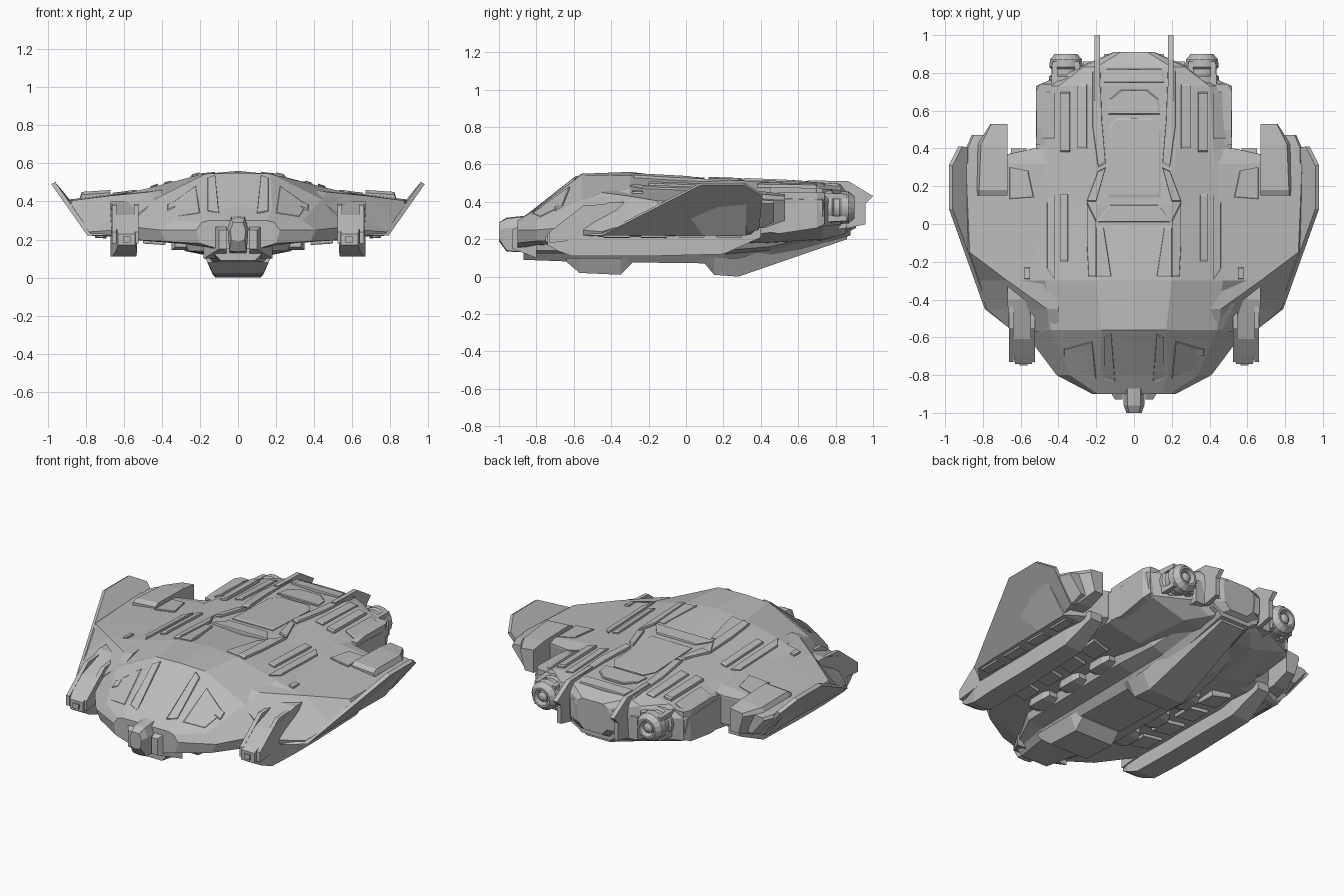
import bpy, bmesh, math
from mathutils import Vector
from mathutils.bvhtree import BVHTree

cube = bpy.data.objects.get("Cube")
if cube:
    bpy.data.objects.remove(cube, do_unlink=True)

GREY = (0.5, 0.5, 0.5, 1.0)
hull_grey = bpy.data.materials.new("hull_grey")
hull_grey.use_nodes = True
hull_grey.diffuse_color = GREY
hull_grey.node_tree.nodes["Principled BSDF"].inputs["Base Color"].default_value = GREY


def finish(name, bm, mirror):
    """Turn a bmesh into a named object, optionally mirrored across x."""
    bmesh.ops.recalc_face_normals(bm, faces=bm.faces)
    mesh = bpy.data.meshes.new(name)
    bm.to_mesh(mesh)
    bm.free()
    mesh.materials.append(hull_grey)
    obj = bpy.data.objects.new(name, mesh)
    bpy.context.collection.objects.link(obj)
    if mirror:
        mod = obj.modifiers.new("mirror", "MIRROR")
        mod.use_mirror_merge = False
    return obj


def bridge(name, rings, mirror=False):
    """Skin a list of equal-length closed rings and cap both ends."""
    bm = bmesh.new()
    rows = [[bm.verts.new(p) for p in ring] for ring in rings]
    for a, b in zip(rows, rows[1:]):
        for i in range(len(a)):
            j = (i + 1) % len(a)
            bm.faces.new((a[i], a[j], b[j], b[i]))
    bm.faces.new(rows[0])
    bm.faces.new(rows[-1])
    return finish(name, bm, mirror)


def loft(name, sections, mirror=False):
    return bridge(name, [[(x, y, z) for x, z in pts] for y, pts in sections], mirror)


def symmetric_loft(name, sections):
    """Loft from half outlines running from top centre to bottom centre."""
    return loft(name, [(y, pts + [(-x, z) for x, z in pts[-2:0:-1]]) for y, pts in sections])


def box_loft(name, sections, mirror=True):
    """Loft of rectangles (y, x0, x1, z0, z1)."""
    return loft(name, [(y, [(a, d), (b, d), (b, c), (a, c)]) for y, a, b, c, d in sections], mirror)


def slab(name, points, offset, mirror=True):
    """Thicken a flat outline by an offset vector."""
    pts = [Vector(p) for p in points]
    return bridge(name, [pts, [p + Vector(offset) for p in pts]], mirror)


def turned(name, x, z, profile, sides=16):
    """Round part about a y axis from (y, radius) pairs."""
    ring = [(math.cos(t * math.tau / sides), math.sin(t * math.tau / sides)) for t in range(sides)]
    obj = bridge(name, [[(x + r * c, y, z + r * s) for c, s in ring] for y, r in profile], True)
    for poly in obj.data.polygons:
        poly.use_smooth = len(poly.vertices) == 4 and abs(poly.normal.y) < 0.5


# Main fuselage
core = symmetric_loft("fuselage", [
    (-.90, [(0, .30), (.15, .30), (.19, .29), (.22, .25), (.20, .18), (.1, .15), (0, .15)]),
    (-.80, [(0, .37), (.18, .36), (.34, .30), (.41, .25), (.38, .19), (.2, .17), (0, .16)]),
    (-.56, [(0, .55), (.17, .545), (.44, .41), (.59, .27), (.58, .2), (.27, .18), (0, .17)]),
    (-.30, [(0, .56), (.2, .54), (.47, .47), (.6, .44), (.6, .2), (.3, .19), (0, .17)]),
    (0, [(0, .51), (.2, .525), (.45, .465), (.55, .44), (.55, .2), (.3, .19), (0, .17)]),
    (.10, [(0, .52), (.2, .52), (.45, .46), (.55, .44), (.55, .2), (.3, .19), (0, .17)]),
    (.40, [(0, .50), (.22, .51), (.42, .47), (.52, .42), (.52, .23), (.3, .18), (0, .17)]),
    (.73, [(0, .49), (.2, .50), (.4, .47), (.52, .41), (.5, .27), (.25, .2), (0, .19)]),
    (.83, [(0, .48), (.2, .49), (.27, .46), (.29, .4), (.27, .28), (.15, .22), (0, .22)]),
    (.91, [(0, .45), (.07, .45), (.1, .43), (.11, .4), (.1, .3), (.06, .26), (0, .26)]),
])

# Broad wings with sloping leading edges
wing = loft("wing", [
    (-.57, [(.4, .41), (.45, .39), (.64, .25), (.64, .22), (.4, .2)]),
    (-.45, [(.4, .46), (.46, .45), (.78, .24), (.76, .22), (.4, .2)]),
    (-.30, [(.4, .47), (.67, .43), (.835, .29), (.77, .22), (.4, .2)]),
    (-.15, [(.4, .47), (.87, .405), (.885, .365), (.77, .22), (.4, .2)]),
    (.32, [(.4, .465), (.89, .41), (.9, .39), (.78, .22), (.4, .22)]),
    (.40, [(.4, .46), (.53, .43), (.53, .42), (.53, .26), (.4, .24)]),
], True)

# Flared wingtip fins
slab("wingtip_fin", [(.65, -.56, .22), (.79, -.45, .22), (.98, .08, .49), (.98, .31, .49),
                     (.93, .41, .43), (.79, .39, .25), (.77, .28, .22)], (-.02, 0, .012))

# Wing rear housings, tucked inside the slope of the fins
loft("wing_rear_block", [
    (.15, [(.67, .25), (.76, .25), (.83, .41), (.82, .435), (.67, .445)]),
    (.18, [(.67, .25), (.76, .25), (.83, .42), (.82, .45), (.67, .46)]),
    (.42, [(.67, .26), (.76, .26), (.83, .41), (.81, .44), (.67, .455)]),
    (.53, [(.67, .3), (.73, .3), (.76, .41), (.755, .43), (.67, .44)]),
], True)
loft("wing_rear_step", [
    (.25, [(.74, .25), (.78, .25), (.89, .39), (.88, .41), (.74, .425)]),
    (.40, [(.74, .26), (.785, .26), (.89, .39), (.88, .41), (.74, .425)]),
    (.47, [(.74, .29), (.78, .29), (.86, .39), (.85, .405), (.74, .42)]),
], True)

# Gun pods beneath the wings, with muzzles and cheek plates
box_loft("gun_pod", [(-.74, .54, .63, .17, .23), (-.69, .53, .64, .14, .27), (-.61, .535, .66, .11, .33),
                     (-.4, .54, .67, .11, .40), (-.2, .54, .67, .11, .40), (.2, .55, .67, .12, .26),
                     (.4, .57, .65, .21, .26)])
box_loft("pod_muzzle", [(-.75, .565, .605, .185, .215), (-.6, .565, .605, .185, .215)])
for x in (.535, .65):
    box_loft("pod_cheek", [(-.73, x - .012, x + .012, .18, .24), (-.55, x - .012, x + .012, .2, .38),
                           (-.4, x - .012, x + .012, .2, .39)])

# Nose turret
symmetric_loft("nose_turret", [
    (-1, [(0, .29), (.025, .29), (.04, .25), (.035, .2), (0, .19)]),
    (-.96, [(0, .315), (.035, .31), (.055, .26), (.045, .14), (0, .135)]),
    (-.87, [(0, .325), (.035, .32), (.055, .26), (.045, .13), (0, .13)]),
])
box_loft("nose_bracket", [(-.93, .06, .1, .15, .25), (-.8, .06, .18, .1, .32)])

# Belly body, keel and landing feet
symmetric_loft("belly", [
    (-.87, [(0, .2), (.13, .19), (.13, .14), (.12, .12), (.09, .09), (0, .09)]),
    (-.6, [(0, .2), (.28, .2), (.26, .14), (.17, .12), (.14, .08), (0, .08)]),
    (.2, [(0, .2), (.3, .2), (.28, .14), (.18, .12), (.14, .07), (0, .07)]),
    (.45, [(0, .22), (.28, .21), (.24, .16), (.16, .14), (.12, .1), (0, .1)]),
    (.88, [(0, .3), (.17, .3), (.16, .26), (.12, .24), (.1, .22), (0, .22)]),
])
symmetric_loft("front_keel", [
    (-.64, [(0, .1), (.17, .1), (.16, .08), (0, .08)]),
    (-.57, [(0, .1), (.17, .1), (.13, .02), (0, .02)]),
    (-.35, [(0, .1), (.17, .1), (.13, .01), (0, .01)]),
    (-.29, [(0, .1), (.15, .1), (.13, .07), (0, .07)]),
])
symmetric_loft("rear_keel", [
    (.1, [(0, .1), (.16, .1), (.12, .07), (0, .07)]),
    (.15, [(0, .1), (.17, .1), (.12, .01), (0, .01)]),
    (.28, [(0, .1), (.17, .1), (.12, 0), (0, 0)]),
    (.86, [(0, .25), (.1, .25), (.08, .2), (0, .2)]),
])
for k in range(3):
    y = -.52 + k * .26
    box_loft(f"belly_vent_{k}", [(y, .24, .33, .16, .22), (y + .04, .24, .35, .145, .22),
                                 (y + .14, .24, .35, .145, .22), (y + .18, .24, .33, .16, .22)])

# Engines: housings, round nacelles and nozzles
box_loft("engine_housing", [(.42, .32, .52, .24, .44), (.5, .31, .515, .23, .45),
                            (.70, .31, .52, .26, .45), (.74, .32, .5, .28, .45)])
turned("engine_nacelle", .36, .37, [(.68, .09), (.78, .09), (.79, .078), (.82, .078), (.83, .088), (.87, .085),
                                    (.90, .06), (.90, .048), (.86, .04)])
turned("engine_core", .36, .37, [(.84, .035), (.885, .03), (.895, .012)], 10)
for k in range(4):
    z = .37 + .085 * math.sin(math.tau * (k + .5) / 4)
    x = .36 + .085 * math.cos(math.tau * (k + .5) / 4)
    box_loft(f"engine_clamp_{k}", [(.7, x - .02, x + .02, z - .02, z + .02),
                                   (.86, x - .012, x + .012, z - .012, z + .012)])

# Tail blades and stern blocks
slab("tail_blade", [(.18, .65, .515), (.18, .87, .51), (.18, 1, .43), (.18, .96, .39),
                    (.18, .96, .28), (.18, .87, .26), (.18, .65, .27)], (.028, 0, 0))
box_loft("stern_block", [(.7, .2, .28, .24, .42), (.86, .2, .27, .26, .4)])
box_loft("stern_vent", [(.8, .1, .16, .3, .44), (.9, .1, .16, .31, .42)])

# Surface plates laid on the skin
bpy.context.view_layer.update()
depsgraph = bpy.context.evaluated_depsgraph_get()
skins = [BVHTree.FromObject(o, depsgraph) for o in (core, wing)]


def plate(name, outline, lift=.012, mirror=True, up=1):
    """Raised panel whose corners follow the skin, with a small chamfer."""
    mid = sum((Vector((x, y)) for x, y in outline), Vector((0, 0))) / len(outline)
    rings = [[], [], []]
    for x, y in outline:
        hits = [t.ray_cast(Vector((x, y, up * 2)), Vector((0, 0, -up)))[0] for t in skins]
        z = max(h.z * up for h in hits if h) * up
        inner = Vector((x, y)).lerp(mid, .06)
        rings[0].append((x, y, z - up * .03))
        rings[1].append((x, y, z + up * lift * .6))
        rings[2].append((inner.x, inner.y, z + up * lift))
    bridge(name, rings, mirror)


def strip(x0, y0, x1, y1):
    return [(x0, y0), (x1, y0), (x1, y1), (x0, y1)]


def centred(*half):
    return list(half) + [(-x, y) for x, y in reversed(half)]


plate("dorsal_collar", centred((.2, .01), (.13, .1)), .01, False)
plate("dorsal_hatch", centred((.14, .14), (.14, .5), (.1, .56)), .008, False)
plate("dorsal_rear_hatch", centred((.14, .58), (.13, .66), (.07, .71)), .01, False)
plate("stern_cover", centred((.16, .75), (.15, .82)), .008, False)
plate("panel_rail", [(.12, -.28), (.2, -.28), (.2, -.02), (.16, -.02)], .008)
plate("shoulder_front", [(.2, -.28), (.24, -.28), (.25, -.1), (.25, .12), (.2, .02)], .014)
plate("shoulder_mid", [(.2, .12), (.25, .12), (.19, .28), (.15, .3)], .014)
plate("shoulder_rear", [(.15, .32), (.19, .3), (.22, .52), (.22, .82), (.18, .84), (.17, .55)], .014)
plate("engine_ridge", strip(.34, .38, .39, .7), .018)
plate("engine_ridge_inner", strip(.25, .4, .3, .74), .012)
plate("engine_cover", strip(.42, .45, .49, .7), .012)
plate("flank_ridge", strip(.35, -.2, .39, .16), .012)
plate("flank_ridge_outer", [(.42, -.3), (.46, -.24), (.46, .12), (.42, .16)], .01)
plate("wing_panel", [(.53, .14), (.66, .13), (.66, .3), (.56, .28)], .008)
plate("wing_vent", strip(.55, -.29, .58, -.23), .01)
plate("nose_panel", [(.2, -.82), (.32, -.78), (.36, -.66), (.22, -.62)], .006)
plate("nose_light", strip(.33, -.7, .37, -.66), .01)
plate("canopy_side", [(.1, -.84), (.16, -.82), (.16, -.6), (.12, -.58)], .008)
for k in range(4):
    y = -.5 + k * .2
    plate(f"wing_belly_panel_{k}", strip(.69, y + .06, .75, y + .2), .01, True, -1)
    plate(f"hull_belly_panel_{k}", [(.38, y), (.5, y + .02), (.5, y + .15), (.38, y + .13)], .018, True, -1)
